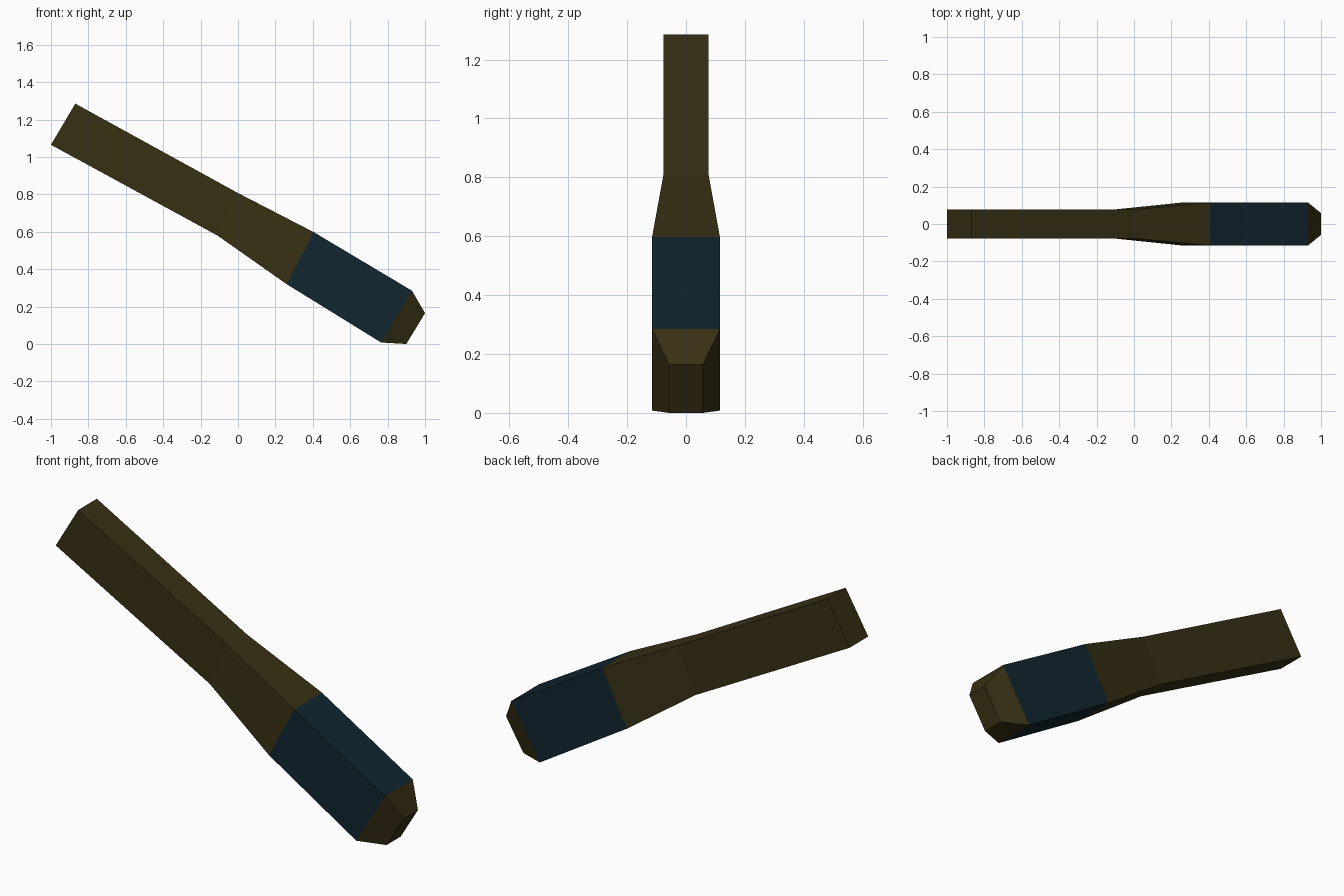
import bpy, bmesh

if "Cube" in bpy.data.objects:
    bpy.data.objects.remove(bpy.data.objects["Cube"])


def material(name, rgb):
    m = bpy.data.materials.new(name)
    m.diffuse_color = (*rgb, 1)
    m.use_nodes = True
    m.node_tree.nodes["Principled BSDF"].inputs["Base Color"].default_value = m.diffuse_color
    return m


brown = material("dark brown", (0.040, 0.029, 0.007))
blue = material("dark blue", (0.0056, 0.019, 0.030))

# Cross-sections along the length: top x, top z, bottom x, bottom z, half width
BUTT = (-0.87, 1.285, -1.0, 1.065, 0.077)
NECK = (0.0, 0.807, -0.11, 0.58, 0.077)
BAND_START = (0.405, 0.598, 0.26, 0.32, 0.115)
BAND_END = (0.93, 0.285, 0.765, 0.008, 0.115)
NOSE = (1.0, 0.165, 0.90, 0.0, 0.058)


def loft(name, sections, mat, cap_start=False, cap_end=False):
    bm = bmesh.new()
    rings = []
    for tx, tz, bx, bz, w in sections:
        rings.append([bm.verts.new(p) for p in
                      ((tx, -w, tz), (tx, w, tz), (bx, w, bz), (bx, -w, bz))])
    for a, b in zip(rings, rings[1:]):
        for i in range(4):
            j = (i + 1) % 4
            bm.faces.new((a[i], b[i], b[j], a[j]))
    if cap_start:
        bm.faces.new(rings[0])
    if cap_end:
        bm.faces.new(rings[-1][::-1])
    # Point every face away from the part's middle
    centre = sum((v.co for v in bm.verts), bm.verts[:][0].co * 0) / len(bm.verts)
    bm.normal_update()
    top = max(bm.faces, key=lambda f: abs(f.normal.z))
    if top.normal.dot(top.calc_center_median() - centre) < 0:
        bmesh.ops.reverse_faces(bm, faces=bm.faces[:])
    mesh = bpy.data.meshes.new(name)
    bm.to_mesh(mesh)
    bm.free()
    mesh.materials.append(mat)
    obj = bpy.data.objects.new(name, mesh)
    bpy.context.collection.objects.link(obj)


# Handle with flared neck, coloured band and bevelled nose
loft("handle", [BUTT, NECK, BAND_START], brown, cap_start=True)
loft("band", [BAND_START, BAND_END], blue)
loft("nose", [BAND_END, NOSE], brown, cap_end=True)
